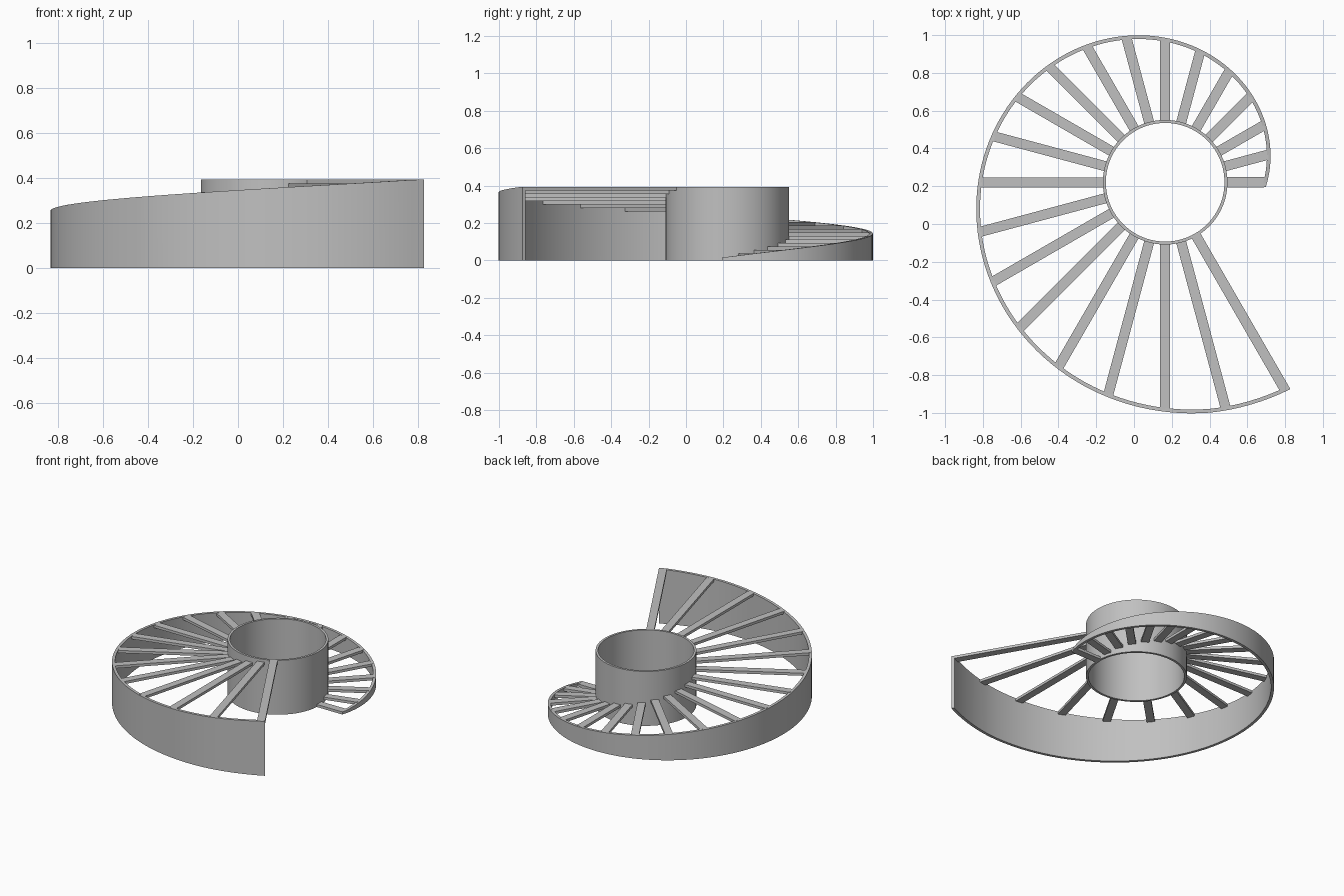
import bpy
import bmesh
from math import radians, degrees, sin, cos, asin, sqrt

cube = bpy.data.objects.get("Cube")
if cube:
    bpy.data.objects.remove(cube)

CX, CY = 0.165, 0.221          # axis of the stair
CORE_R, CORE_T = 0.33, 0.016   # central tube
WALL_T = 0.02
HALF = 0.0265                  # half tread width
TREADS, STEP = 21, 15
TOP = 0.393
RISE = TOP / TREADS

grey = bpy.data.materials.new("plain grey")
grey.use_nodes = True
COLOR = (0.53, 0.53, 0.53, 1)
grey.diffuse_color = COLOR
grey.node_tree.nodes["Principled BSDF"].inputs["Base Color"].default_value = COLOR


def spiral_radius(a):
    """Outer radius of the spiral wall at angle a in degrees."""
    return min(0.54 + 0.0025 * a, 0.72 + 0.00186 * a)


def finish(name, bm, smooth=False):
    bmesh.ops.recalc_face_normals(bm, faces=bm.faces)
    mesh = bpy.data.meshes.new(name)
    bm.to_mesh(mesh)
    bm.free()
    mesh.materials.append(grey)
    ob = bpy.data.objects.new(name, mesh)
    ob.location = (CX, CY, 0)
    bpy.context.collection.objects.link(ob)
    if smooth:
        bpy.ops.object.select_all(action='DESELECT')
        ob.select_set(True)
        bpy.context.view_layer.objects.active = ob
        bpy.ops.object.shade_smooth_by_angle(angle=radians(30))
    return ob


def swept_wall(name, angles, radius, thickness, height, closed):
    """Rectangular section swept around the axis, standing on the floor."""
    bm = bmesh.new()
    rings = []
    for a in angles:
        c, s, r, h = cos(radians(a)), sin(radians(a)), radius(a), height(a)
        section = ((r, 0), (r, h), (r - thickness, h), (r - thickness, 0))
        rings.append([bm.verts.new((q * c, q * s, z)) for q, z in section])
    pairs = list(zip(rings, rings[1:]))
    if closed:
        pairs.append((rings[-1], rings[0]))
    else:
        bm.faces.new(rings[0])
        bm.faces.new(rings[-1])
    for p, q in pairs:
        for i in range(4):
            j = (i + 1) % 4
            bm.faces.new((p[i], p[j], q[j], q[i]))
    return finish(name, bm, smooth=True)


# Central tube
swept_wall("central_tube", [i * 3.75 for i in range(96)],
           lambda a: CORE_R, CORE_T, lambda a: TOP, True)

# Spiral outer wall with a rising top edge
last = (TREADS - 1) * STEP
start = -degrees(asin(HALF / spiral_radius(0)))
end = last + degrees(asin(HALF / spiral_radius(last)))
N = 120
swept_wall("spiral_wall", [start + (end - start) * i / N for i in range(N + 1)],
           spiral_radius, WALL_T,
           lambda a: min(TOP, max(RISE, RISE * (1 + a / STEP))), False)

# Treads, each with its outer end cut to follow the wall
for k in range(TREADS):
    angle = k * STEP
    inner = CORE_R - CORE_T / 2
    outline = [(inner, HALF), (inner, -HALF)]
    for side in (-HALF, HALF):
        r = spiral_radius(angle + degrees(asin(side / spiral_radius(angle)))) - WALL_T / 2
        outline.append((sqrt(r * r - side * side), side))
    bm = bmesh.new()
    top = RISE * (k + 1)
    low, high = [[bm.verts.new((x, y, z)) for x, y in outline]
                 for z in (top - RISE, top)]
    bm.faces.new(low)
    bm.faces.new(high)
    for i in range(4):
        j = (i + 1) % 4
        bm.faces.new((low[i], low[j], high[j], high[i]))
    tread = finish(f"tread_{k + 1}", bm)
    tread.rotation_euler.z = radians(angle)
